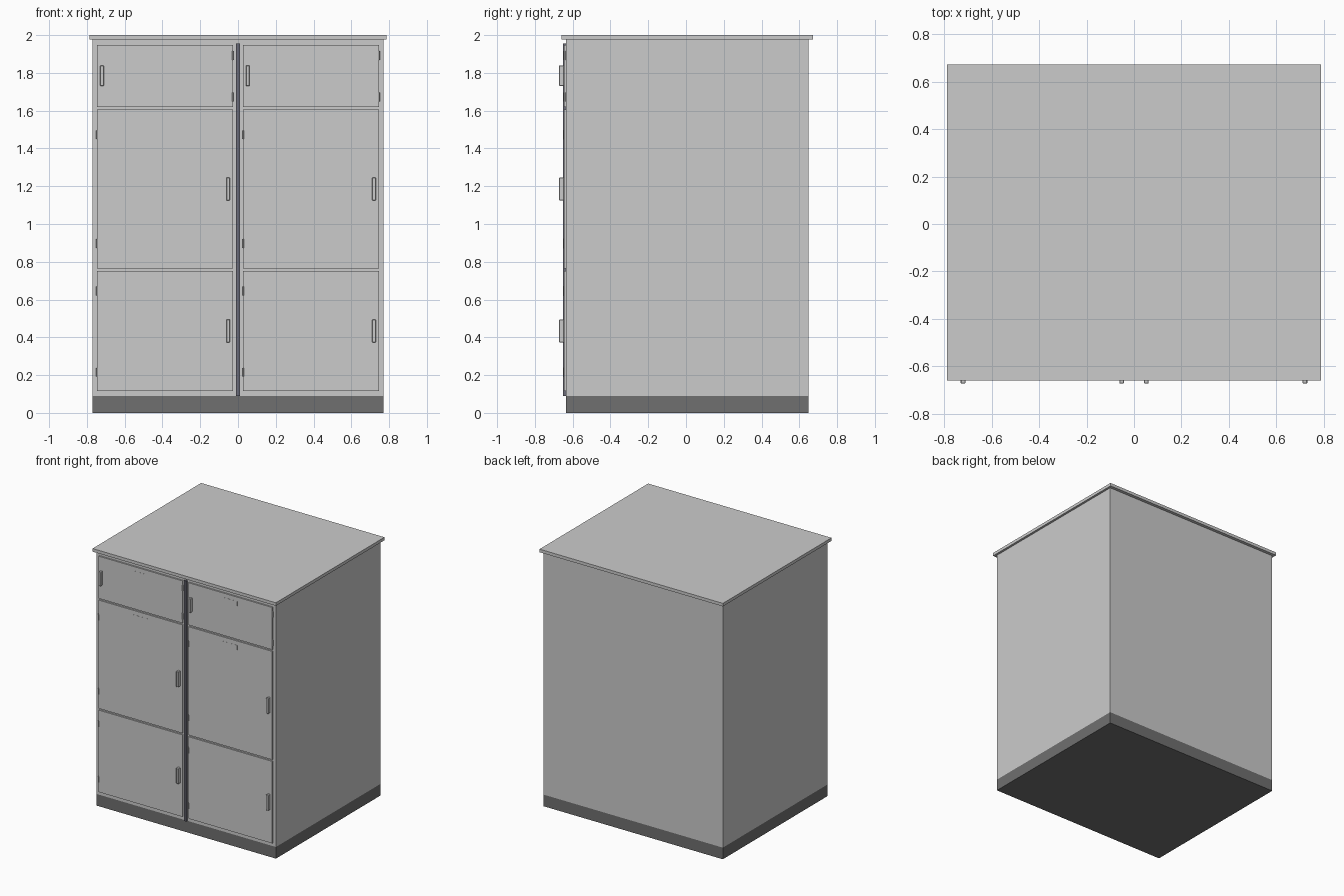
import bpy, bmesh
from mathutils import Matrix, Vector

if "Cube" in bpy.data.objects:
    bpy.data.objects.remove(bpy.data.objects["Cube"])


def material(name, rgb):
    m = bpy.data.materials.new(name)
    m.diffuse_color = (*rgb, 1)
    m.use_nodes = True
    m.node_tree.nodes["Principled BSDF"].inputs["Base Color"].default_value = m.diffuse_color
    return m


dark = material("dark_plinth", (0.16, 0.16, 0.16))
strip_grey = material("strip_grey", (0.15, 0.15, 0.19))


def finish(name, bm, mat=None):
    me = bpy.data.meshes.new(name)
    bm.to_mesh(me)
    bm.free()
    ob = bpy.data.objects.new(name, me)
    bpy.context.collection.objects.link(ob)
    if mat:
        me.materials.append(mat)
    return ob


def box(name, x, y, z, mat=None, bevel=0):
    lo, hi = Vector((x[0], y[0], z[0])), Vector((x[1], y[1], z[1]))
    bm = bmesh.new()
    bmesh.ops.create_cube(bm, size=1, matrix=Matrix.Translation((lo + hi) / 2)
                          @ Matrix.Diagonal((*(hi - lo), 1)))
    if bevel:
        bmesh.ops.bevel(bm, geom=bm.edges[:], offset=bevel, segments=1, affect='EDGES')
    return finish(name, bm, mat)


def hinge(name, x, z):
    bm = bmesh.new()
    bmesh.ops.create_cone(bm, cap_ends=True, segments=10, radius1=0.006, radius2=0.006,
                          depth=0.046, matrix=Matrix.Translation((x, -0.643, z)))
    return finish(name, bm)


# Carcass, plinth and overhanging top
box("cabinet_body", (-0.77, 0.77), (-0.635, 0.648), (0.09, 1.976))
box("plinth", (-0.77, 0.77), (-0.635, 0.648), (0, 0.09), dark)
box("top_panel", (-0.787, 0.787), (-0.66, 0.672), (1.976, 2.0))

# Dark strip between the two columns
box("centre_strip", (-0.01, 0.01), (-0.65, -0.634), (0.09, 1.956), strip_grey)

# Rows: name, door z range, handle z range, hinge heights, hinged on right, has label
rows = [
    ("lower", (0.116, 0.752), (0.373, 0.495), (0.215, 0.645), False, False),
    ("middle", (0.765, 1.606), (1.125, 1.246), (0.897, 1.473), False, True),
    ("upper", (1.619, 1.947), (1.73, 1.84), (1.672, 1.892), True, True),
]
for col, x0 in (("left", -0.746), ("right", 0.026)):
    x1 = x0 + 0.72
    for row, zr, hz, hinges, hinge_right, label in rows:
        tag = f"{col}_{row}"
        box(f"{tag}_door", (x0, x1), (-0.646, -0.634), zr)
        hx = x0 + 0.026 if hinge_right else x1 - 0.026
        box(f"{tag}_handle", (hx - 0.01, hx + 0.01), (-0.672, -0.645), hz, bevel=0.003)
        for i, z in enumerate(hinges):
            hinge(f"{tag}_hinge_{i + 1}", x1 if hinge_right else x0, z)
        # Thin blank plate near the top of the door
        if label:
            cx = (x0 + x1) / 2
            box(f"{tag}_plate", (cx - 0.06, cx + 0.06), (-0.647, -0.645),
                (zr[1] - 0.07, zr[1] - 0.033))
